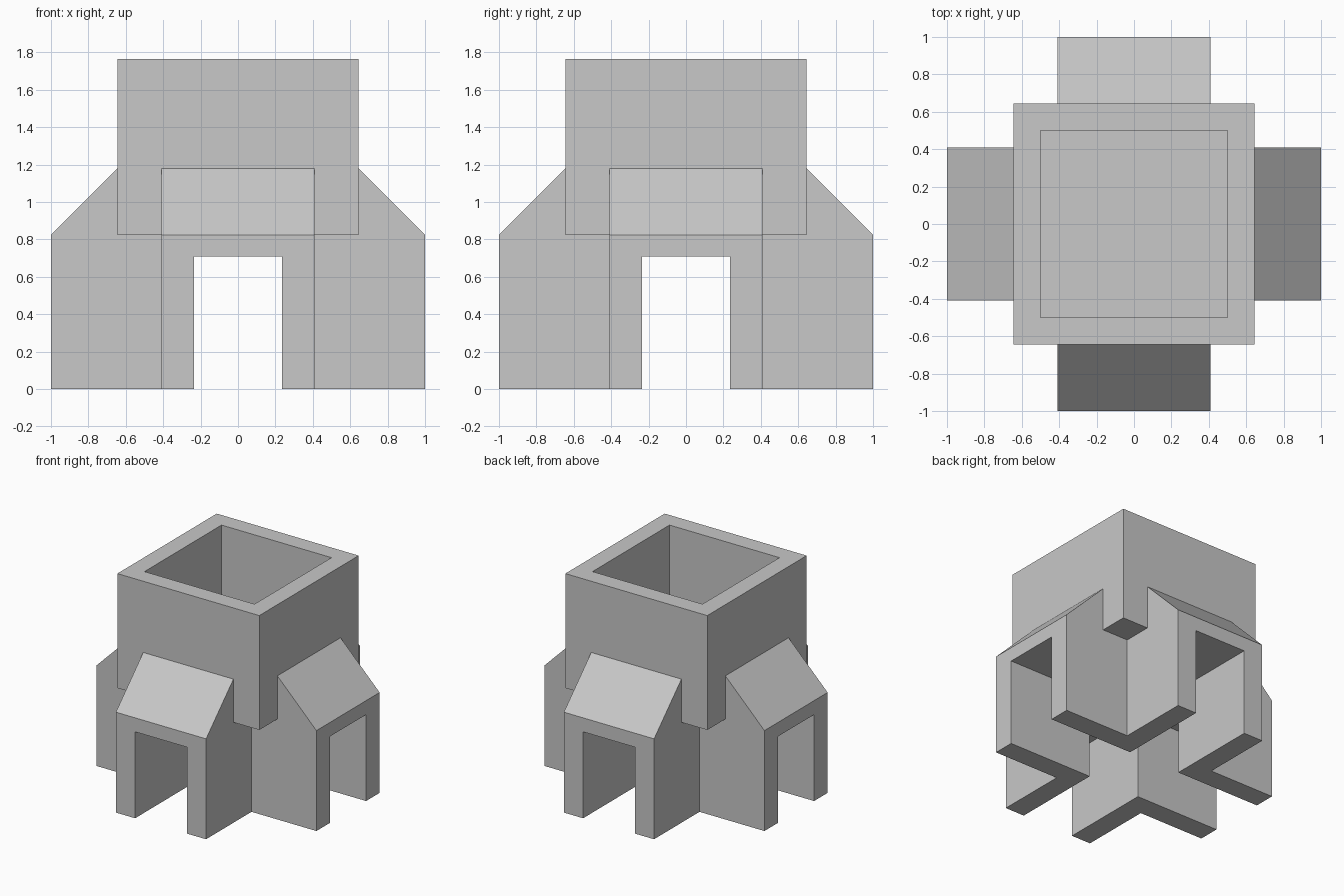
import bpy
import bmesh
from math import pi
from mathutils import Matrix

default = bpy.data.objects.get("Cube")
if default:
    bpy.data.objects.remove(default, do_unlink=True)

GREY = (0.58, 0.58, 0.58, 1.0)
stone = bpy.data.materials.new("plain grey")
stone.use_nodes = True
stone.diffuse_color = GREY
stone.node_tree.nodes["Principled BSDF"].inputs["Base Color"].default_value = GREY


def prism(name, profile, half_width, turn=0.0):
    """Extrude an x-z profile along y, then turn it about z."""
    bm = bmesh.new()
    face = bm.faces.new([bm.verts.new((x, -half_width, z)) for x, z in profile])
    new = bmesh.ops.extrude_face_region(bm, geom=[face])["geom"]
    bmesh.ops.translate(bm, vec=(0, 2 * half_width, 0),
                        verts=[v for v in new if isinstance(v, bmesh.types.BMVert)])
    bmesh.ops.rotate(bm, verts=bm.verts, cent=(0, 0, 0), matrix=Matrix.Rotation(turn, 3, "Z"))
    bmesh.ops.recalc_face_normals(bm, faces=bm.faces)
    mesh = bpy.data.meshes.new(name)
    bm.to_mesh(mesh)
    bm.free()
    mesh.materials.append(stone)
    obj = bpy.data.objects.new(name, mesh)
    bpy.context.collection.objects.link(obj)
    return obj


def block(name, half_x, half_y, low, high, turn=0.0):
    return prism(name, [(-half_x, low), (half_x, low), (half_x, high), (-half_x, high)],
                 half_y, turn)


def combine(target, tool, operation):
    """Apply a boolean and discard the tool."""
    tool.hide_render = True
    mod = target.modifiers.new(operation.lower(), "BOOLEAN")
    mod.operation = operation
    mod.solver = "EXACT"
    mod.object = tool
    bpy.context.view_layer.objects.active = target
    bpy.ops.object.modifier_apply(modifier=mod.name)
    bpy.data.objects.remove(tool, do_unlink=True)


TOWER, SHOULDER, SLOPE_TOP, TOP = 0.645, 0.825, 1.18, 1.765
ARM, TUNNEL, CEILING = 0.41, 0.235, 0.71
CAVITY, FLOOR = 0.5, 0.94

# Crossed arms with sloping shoulders
arm_profile = [(-1, 0), (1, 0), (1, SHOULDER), (TOWER, SLOPE_TOP),
               (-TOWER, SLOPE_TOP), (-1, SHOULDER)]
base = prism("crossed_base", arm_profile, ARM)
combine(base, prism("second_arm", arm_profile, ARM, pi / 2), "UNION")

# Tunnels through both arms
for turn in (0, pi / 2):
    combine(base, block("tunnel_cutter", TUNNEL, 1.2, -0.2, CEILING, turn), "DIFFERENCE")

# Square tower, open at the top
tower = block("tower", TOWER, TOWER, SHOULDER, TOP)
for part in (base, tower):
    combine(part, block("cavity_cutter", CAVITY, CAVITY, FLOOR, TOP + 0.2), "DIFFERENCE")
